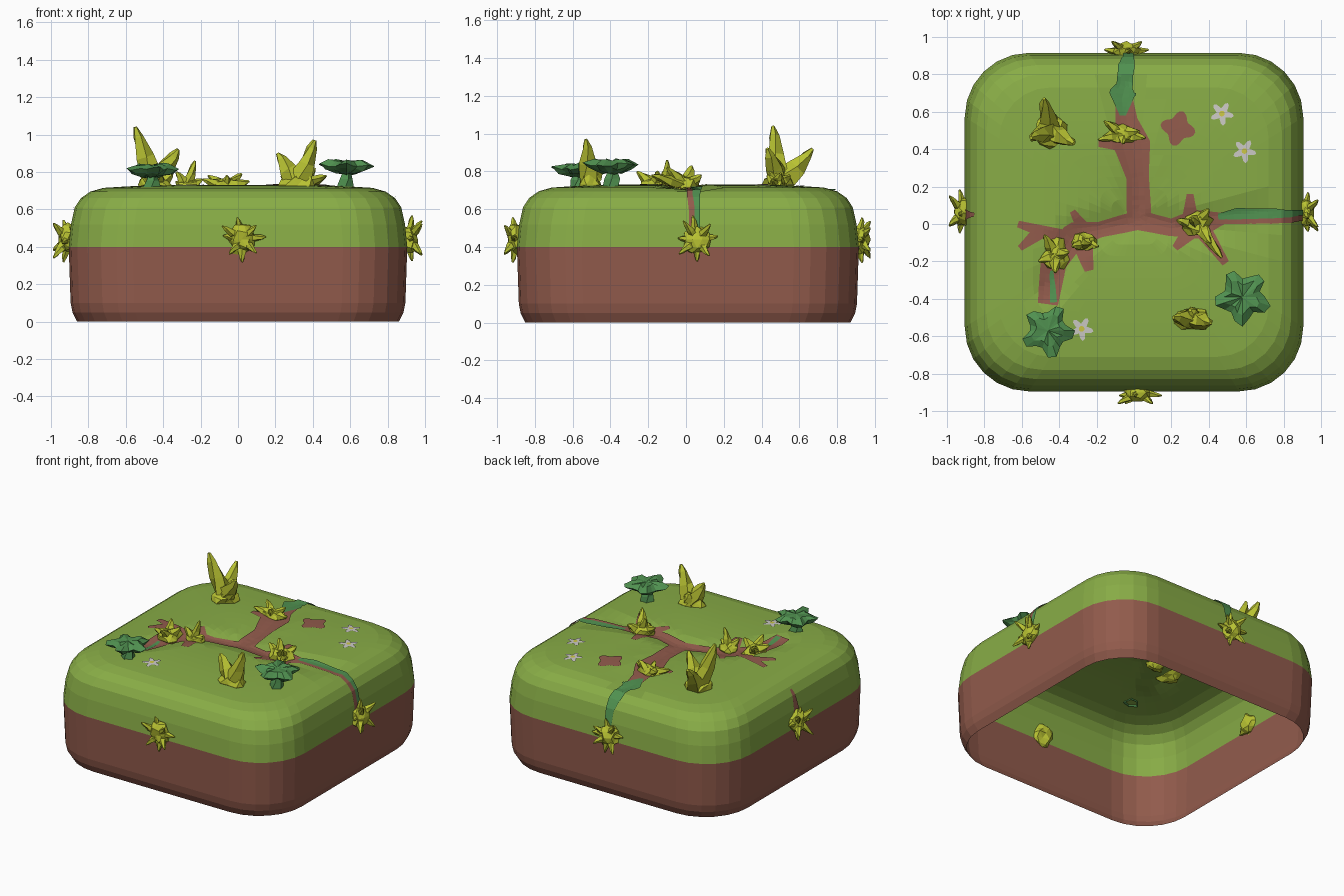
import bpy, bmesh, math, random
from mathutils import Vector
from mathutils.bvhtree import BVHTree

if "Cube" in bpy.data.objects:
    bpy.data.objects.remove(bpy.data.objects["Cube"])

random.seed(4)


def material(name, r, g, b):
    m = bpy.data.materials.new(name)
    m.diffuse_color = [((c / 255 + 0.055) / 1.055) ** 2.4 for c in (r, g, b)] + [1]
    m.use_nodes = True
    m.node_tree.nodes["Principled BSDF"].inputs["Base Color"].default_value = m.diffuse_color
    return m


GRASS = material("grass green", 136, 172, 70)
SOIL = material("soil brown", 146, 91, 76)
SPROUT = material("sprout yellow green", 184, 194, 50)
LEAF = material("leaf dark green", 80, 145, 80)
PETAL = material("petal white", 205, 203, 198)
POLLEN = material("pollen yellow", 205, 200, 70)


def finish(bm, name, *mats, recalc=True):
    if recalc:
        bmesh.ops.recalc_face_normals(bm, faces=bm.faces)
    me = bpy.data.meshes.new(name)
    bm.to_mesh(me)
    bm.free()
    for m in mats:
        me.materials.append(m)
    ob = bpy.data.objects.new(name, me)
    bpy.context.collection.objects.link(ob)
    return ob


def bridge(bm, a, b):
    for i in range(len(a)):
        j = (i + 1) % len(a)
        bm.faces.new((a[i], a[j], b[j], b[i]))


# ---- ground block: open-bottomed rounded shell with shallow grooves on top
def rounded_square(h, r, arc=6, straight=7):
    pts = []
    for k in range(4):
        a0 = k * math.pi / 2
        cx, cy = [(1, 1), (-1, 1), (-1, -1), (1, -1)][k]
        for i in range(arc + 1):
            a = a0 + i / arc * math.pi / 2
            pts.append(Vector((cx * (h - r) + r * math.cos(a), cy * (h - r) + r * math.sin(a))))
    out = []
    for i, p in enumerate(pts):
        out.append(p)
        if i % (arc + 1) == arc:
            q = pts[(i + 1) % len(pts)]
            out += [p.lerp(q, t / straight) for t in range(1, straight)]
    return out


ARMS = [((0.03, 0.02), (0, 0.4)), ((0, 0.4), (-0.05, 0.8)), ((0.03, 0.02), (0.3, -0.03)),
        ((0.3, -0.03), (0.8, 0.04)), ((0.03, 0.02), (-0.3, -0.06)), ((-0.3, -0.06), (-0.45, -0.35))]


def groove(p):
    d = 9
    for a, b in ARMS:
        a, b = Vector(a), Vector(b)
        t = max(0, min(1, (p - a).dot(b - a) / (b - a).length_squared))
        d = min(d, (p - a.lerp(b, t)).length)
    return 0.03 * max(0, 1 - d / 0.12)


profile = [(0.86, 0), (0.885, 0.05), (0.895, 0.1), (0.9, 0.25), (0.905, 0.4), (0.893, 0.52),
           (0.873, 0.61), (0.84, 0.66), (0.79, 0.695), (0.72, 0.715)]
profile += [(0.72 * (1 - i / 12), 0.715 + 0.015 * math.sin(i / 12 * math.pi)) for i in range(1, 12)]
bm = bmesh.new()
prev = None
for h, z in profile:
    ring = [bm.verts.new((p.x, p.y + 0.01, z - (groove(p) if z > 0.7 else 0)))
            for p in rounded_square(h, 0.38 * h)]
    if prev:
        bridge(bm, prev, ring)
    prev = ring
centre = bm.verts.new((0, 0.01, 0.69))
for i in range(len(prev)):
    bm.faces.new((prev[i], prev[(i + 1) % len(prev)], centre))
for f in bm.faces:
    f.material_index = 1 if f.calc_center_median().z < 0.4 else 0
bm.normal_update()
surface = BVHTree.FromBMesh(bm)
finish(bm, "ground_block", GRASS, SOIL, recalc=False)


def stick(p, lift):
    loc, nor, _, _ = surface.find_nearest(Vector(p))
    return loc + nor * lift


# ---- thin paint strips that hug the ground; points are (x, y, z, width)
def strip(name, mat, pts, lift=0.006, across=4):
    bm = bmesh.new()
    rows = []
    for a, b in zip(pts, pts[1:]):
        pa, pb = Vector(a[:3]), Vector(b[:3])
        n = max(1, math.ceil((pb - pa).length / 0.025))
        d = pb - pa
        side = Vector((-d.y, d.x, 0))
        if side.length < 0.03:          # running down a wall
            side = Vector((-pa.y, pa.x, 0))
        side.normalize()
        for i in range(n + 1):
            t = i / n
            c, w = pa.lerp(pb, t), a[3] + (b[3] - a[3]) * t
            rows.append([bm.verts.new(stick(c + side * w * (k / across - 0.5), lift))
                         for k in range(across + 1)])
    for r, s in zip(rows, rows[1:]):
        for k in range(across):
            bm.faces.new((r[k + 1], r[k], s[k], s[k + 1]))
    finish(bm, name, mat, recalc=False)


T = 0.72
strip("soil_path_back", SOIL, [(0.03, -0.02, T, .13), (0.02, 0.25, T, .12), (-0.01, 0.42, T, .2),
      (-0.04, 0.55, T, .12), (-0.06, 0.74, T, .07)])
strip("soil_path_right", SOIL, [(-0.02, 0.03, T, .1), (0.2, -0.02, T, .09), (0.33, 0, T, .16),
      (0.48, 0.03, T, .06), (0.88, 0.035, T, .06), (0.91, 0.04, 0.6, .05), (0.91, 0.04, 0.45, .05)])
strip("soil_path_left", SOIL, [(0.06, 0.03, T, .1), (-0.18, -0.03, T, .08), (-0.32, -0.06, T, .14),
      (-0.43, -0.2, T, .14), (-0.46, -0.43, T, .11)])
strip("soil_wall_left", SOIL, [(-0.87, 0.05, 0.66, .02), (-0.9, 0.05, 0.45, .07)])
spurs = [((-0.35, -0.08), (-0.62, 0.0), .09), ((-0.5, -0.04), (-0.61, -0.13), .08),
         ((-0.26, -0.04), (-0.33, 0.07), .08), ((-0.28, -0.08), (-0.24, -0.25), .12),
         ((0.3, 0.02), (0.3, 0.16), .09), ((0.3, -0.04), (0.22, -0.13), .09),
         ((0.36, -0.02), (0.49, -0.21), .1), ((0, 0.42), (-0.19, 0.43), .09)]
for i, (a, b, w) in enumerate(spurs):
    strip(f"soil_spur_{i}", SOIL, [(*a, T, w), (*b, T, w * .4)], 0.005)
strip("moss_back", LEAF, [(-0.06, 0.58, T, .03), (-0.06, 0.7, T, .14), (-0.05, 0.74, T, .08),
      (-0.04, 0.87, 0.7, .09), (-0.03, 0.92, 0.6, .06), (-0.03, 0.92, 0.45, .05)], 0.009)
strip("moss_right", LEAF, [(0.45, 0.04, T, .03), (0.55, 0.055, T, .06), (0.86, 0.055, T, .04),
      (0.9, 0.06, 0.62, .03), (0.91, 0.06, 0.45, .03)], 0.009)
strip("moss_left", LEAF, [(-0.44, -0.25, T, .02), (-0.43, -0.42, T, .04)], 0.009)


# ---- low-poly spiky sprouts
def spike(bm, base, tip, r, sides=5):
    base, tip = Vector(base), Vector(tip)
    axis = (tip - base).normalized()
    u = axis.orthogonal().normalized()
    v = axis.cross(u)
    prev = None
    for t, s in ((0, 1), (0.4, 0.8), (0.8, 0.45), (1, 0.16)):
        c = base.lerp(tip, t)
        ring = []
        for i in range(sides):
            a = math.tau * i / sides + t
            k = r * s * random.uniform(0.8, 1.15)
            ring.append(bm.verts.new(c + (u * math.cos(a) + v * math.sin(a)) * k))
        if prev:
            bridge(bm, prev, ring)
        prev = ring
    bm.faces.new(prev)


def sprout(name, base, tips, r, core):
    bm = bmesh.new()
    for v in bmesh.ops.create_icosphere(bm, subdivisions=2, radius=1)["verts"]:
        k = random.uniform(0.75, 1.15)
        v.co = Vector(base) + Vector([v.co[i] * core[i] * k for i in range(3)])
    for t in tips:
        b = Vector(base).lerp(Vector(t), 0.15)
        spike(bm, b, t, r)
    finish(bm, name, SPROUT)


sprout("sprout_tall", (-0.45, 0.5, 0.73), [(-0.55, 0.46, 1.04), (-0.32, 0.43, 0.92),
       (-0.48, 0.67, 0.92), (-0.36, 0.45, 0.8)], .065, (.09, .09, .06))
sprout("sprout_front", (0.32, -0.51, 0.73), [(0.41, -0.53, 0.97), (0.21, -0.5, 0.9),
       (0.3, -0.46, 0.82)], .06, (.1, .06, .07))
sprout("sprout_back", (-0.06, 0.48, 0.72), [(-0.16, 0.55, 0.78), (0.02, 0.5, 0.79),
       (-0.19, 0.45, 0.76), (0.06, 0.46, 0.75), (-0.06, 0.43, 0.78)], .035, (.09, .05, .05))
sprout("sprout_right", (0.34, 0.0, 0.72), [(0.3, 0.03, 0.83), (0.41, -0.1, 0.82), (0.47, -0.18, 0.78),
       (0.23, 0.02, 0.78), (0.4, 0.08, 0.78)], .04, (.08, .07, .06))
sprout("sprout_left", (-0.42, -0.16, 0.72), [(-0.48, -0.06, 0.79), (-0.42, -0.26, 0.8),
       (-0.51, -0.2, 0.77), (-0.35, -0.15, 0.8)], .04, (.07, .09, .05))
sprout("sprout_small", (-0.27, -0.1, 0.72), [(-0.23, -0.1, 0.86), (-0.33, -0.12, 0.8),
       (-0.19, -0.12, 0.76)], .035, (.07, .05, .05))

# one clump in the middle of each wall: (position, outward direction)
walls = [("front", (0.02, -0.9), (0, -1), 0.07), ("right", (0.91, 0.06), (1, 0), 0.085),
         ("back", (-0.04, 0.915), (0, 1), 0.07), ("left", (-0.91, 0.06), (-1, 0), 0.09)]
for name, (x, y), (ox, oy), reach in walls:
    tips = []
    for k in range(8):
        a = math.tau * k / 8 + random.uniform(-.2, .2)
        s = random.uniform(.1, .13)
        o = 0.25 * reach + (reach * 0.6 if k % 2 else 0)
        tips.append((x + ox * o + oy * s * math.cos(a), y + oy * o + ox * s * math.cos(a),
                     0.44 + s * math.sin(a)))
    core = (.055 if ox else .08, .055 if oy else .08, .08)
    sprout("wall_sprout_" + name, (x, y, 0.44), tips, .028, core)


# ---- dark leafy canopies on short stems
def canopy(name, x, y, top, r, turn):
    bm = bmesh.new()
    n = 20
    rings = []
    for s, z in ((0.35, -.075), (0.8, -.055), (1, -.03), (0.65, -.008)):
        ring = []
        for i in range(n):
            a = math.tau * i / n
            k = r * s * (0.82 + 0.2 * math.cos(5 * a + turn)) * random.uniform(.93, 1.07)
            ring.append(bm.verts.new((x + k * math.cos(a), y + k * math.sin(a),
                                      top + z + random.uniform(-.012, .008))))
        if rings:
            bridge(bm, rings[-1], ring)
        rings.append(ring)
    bm.faces.new(rings[0])
    c = bm.verts.new((x, y, top - .012))
    for i in range(n):
        bm.faces.new((rings[-1][i], rings[-1][(i + 1) % n], c))
    spike(bm, (x, y, 0.71), (x, y, top - .03), .05)
    finish(bm, name, LEAF)


canopy("canopy_left", -0.46, -0.57, 0.85, .145, 0.6)
canopy("canopy_right", 0.58, -0.39, 0.87, .155, 2.0)


# ---- flat flowers lying on the grass
def flower(name, mat, x, y, r, petals, lift, dip=0.28):
    bm = bmesh.new()
    n = 30
    pts = []
    for i in range(n):
        a = math.tau * i / n
        k = r * (1 - dip + dip * math.cos(petals * a + 1))
        pts.append(bm.verts.new(stick((x + k * math.cos(a), y + k * math.sin(a), T), lift)))
    c = bm.verts.new(stick((x, y, T), lift))
    for i in range(n):
        bm.faces.new((pts[i], pts[(i + 1) % n], c))
    finish(bm, name, mat, recalc=False)


for i, (x, y) in enumerate([(0.47, 0.59), (0.59, 0.39), (-0.28, -0.56)]):
    flower(f"flower_{i}", PETAL, x, y, .065, 5, .006)
    flower(f"flower_centre_{i}", POLLEN, x, y, .015, 5, .009, 0)
flower("soil_patch", SOIL, 0.235, 0.51, .095, 4, .006, 0.18)
